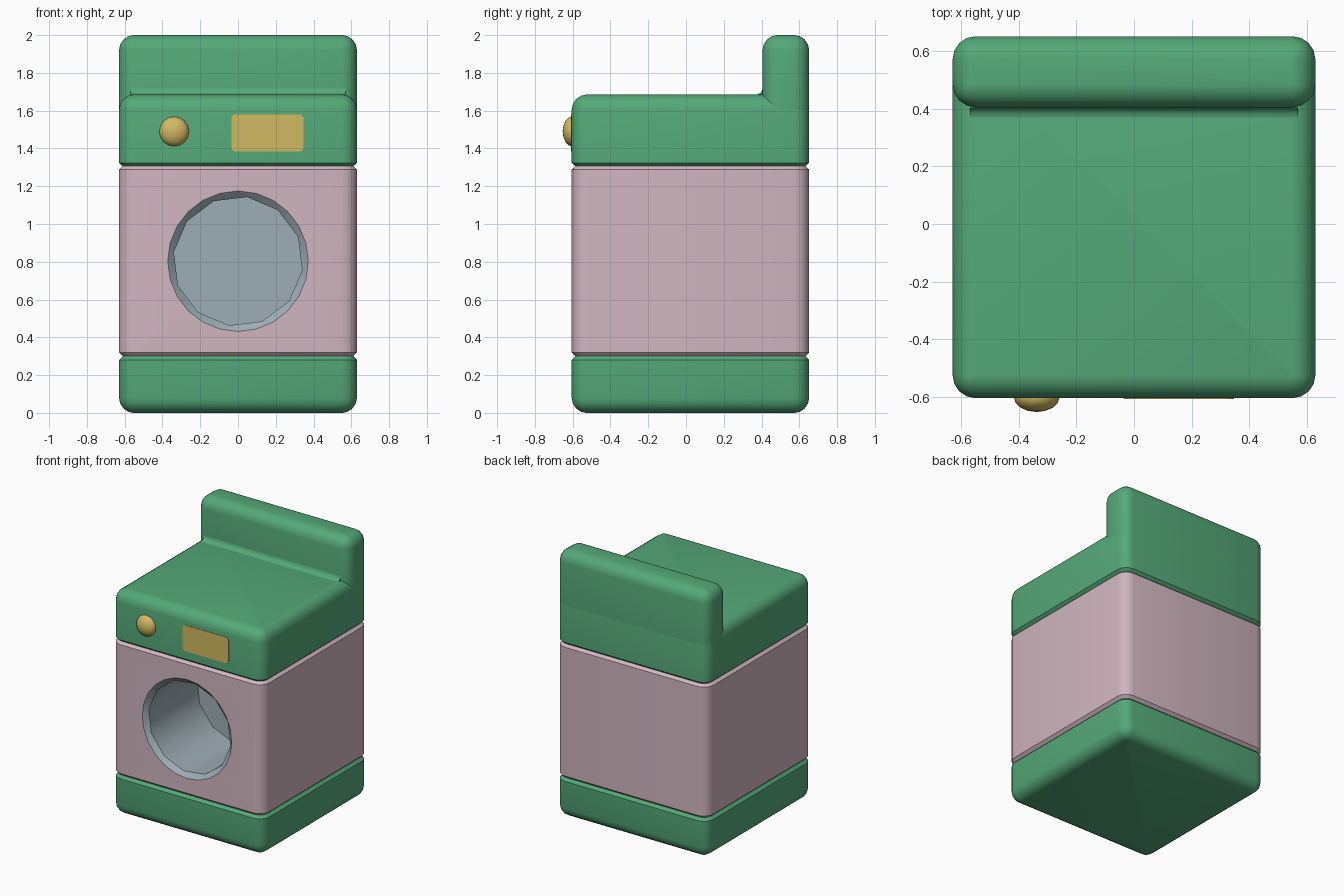
import bpy, bmesh, math
from math import sin, cos, pi, radians

if "Cube" in bpy.data.objects:
    bpy.data.objects.remove(bpy.data.objects["Cube"])


def material(name, rgb):
    m = bpy.data.materials.new(name)
    m.diffuse_color = (*rgb, 1)
    m.use_nodes = True
    m.node_tree.nodes["Principled BSDF"].inputs["Base Color"].default_value = m.diffuse_color
    return m


GREEN = material("green", (0.09, 0.395, 0.19))
PINK = material("dusty pink", (0.64, 0.47, 0.53))
STEEL = material("blue grey", (0.34, 0.42, 0.465))
GOLD = material("gold", (0.64, 0.49, 0.12))

W, FRONT, BACK, R, STEPS = 0.63, -0.605, 0.652, 0.08, 4


def finish(ob, angle=35):
    bpy.ops.object.select_all(action='DESELECT')
    bpy.context.view_layer.objects.active = ob
    ob.select_set(True)
    bpy.ops.object.shade_smooth_by_angle(angle=radians(angle))


def make(name, verts, faces, mat, smooth=True):
    me = bpy.data.meshes.new(name)
    me.from_pydata(verts, [], faces)
    me.materials.append(mat)
    ob = bpy.data.objects.new(name, me)
    bpy.context.collection.objects.link(ob)
    if smooth:
        finish(ob)
    return ob


def outline(y0, y1, inset, z):
    """Rounded rectangle; the corner centres stay put while it shrinks."""
    r = max(R - inset, 0.004)
    pts = []
    for k, (cx, cy) in enumerate([(W - R, y1 - R), (R - W, y1 - R),
                                  (R - W, y0 + R), (W - R, y0 + R)]):
        for i in range(STEPS + 1):
            a = (k + i / STEPS) * pi / 2
            pts.append((cx + r * cos(a), cy + r * sin(a), z))
    return pts


def stack(name, levels, mat, y0=FRONT, y1=BACK):
    """Loft rounded rectangles given as (height, inset) and cap both ends."""
    rings = [outline(y0, y1, inset, z) for z, inset in levels]
    n = len(rings[0])
    faces = [(j * n + i, j * n + (i + 1) % n, (j + 1) * n + (i + 1) % n, (j + 1) * n + i)
             for j in range(len(rings) - 1) for i in range(n)]
    faces.append(tuple(reversed(range(n))))
    faces.append(tuple(range(n * (len(rings) - 1), n * len(rings))))
    return make(name, [p for r in rings for p in r], faces, mat)


def rounded_top(z):
    return [(z - R + R * sin(i * pi / 8), R - R * cos(i * pi / 8)) for i in range(5)]


def rounded_bottom():
    return [(R - z, inset) for z, inset in
            reversed([(R * sin(i * pi / 8), R - R * cos(i * pi / 8)) for i in range(5)])]


# Body layers, separated by V grooves
G = 0.02
stack("base", rounded_bottom() + [(0.28, 0), (0.30, G)], GREEN)
middle = stack("drum_housing", [(0.30, G), (0.32, 0), (1.288, 0), (1.306, G)], PINK)
stack("control_section", [(1.306, G), (1.324, 0)] + rounded_top(1.685), GREEN)
stack("back_panel", [(1.605, 0)] + rounded_top(2.0), GREEN, y0=0.405)

# Small fillet where the top meets the back panel
f, n = 0.035, 4
prof = [(0.405 - f + f * sin(i * pi / 2 / n), 1.685 + f - f * cos(i * pi / 2 / n))
        for i in range(n + 1)]
fv = [(x, y, z) for x in (-0.57, 0.57) for y, z in prof + [(0.405, 1.685)]]
m = n + 2
ff = [(i, i + m, i + m + 1, i + 1) for i in range(n)]
ff += [tuple(reversed(range(m))), tuple(range(m, 2 * m))]
make("panel_fillet", fv, ff, GREEN)

# Door opening cut through the front of the housing
HZ, HR = 0.803, 0.372


def ring(count, r, y, start=0.0):
    return [(r * cos(start + 2 * pi * i / count), y, HZ + r * sin(start + 2 * pi * i / count))
            for i in range(count)]


cv = ring(24, HR, -0.8) + ring(24, HR, 0.1)
cf = [(i, i + 24, (i + 1) % 24 + 24, (i + 1) % 24) for i in range(24)]
cf += [tuple(range(24)), tuple(reversed(range(24, 48)))]
cutter = make("door_cutter", cv, cf, PINK, smooth=False)
cutter.hide_render = True
mod = middle.modifiers.new("door", 'BOOLEAN')
mod.operation, mod.object, mod.solver = 'DIFFERENCE', cutter, 'EXACT'
bpy.context.view_layer.objects.active = middle
bpy.ops.object.modifier_apply(modifier=mod.name)
bpy.data.objects.remove(cutter)
bm = bmesh.new()
bm.from_mesh(middle.data)
walls = [fc for fc in bm.faces
         if all(math.hypot(v.co.x, v.co.z - HZ) < HR + 0.003 for v in fc.verts)]
bmesh.ops.delete(bm, geom=walls, context='FACES')
bm.to_mesh(middle.data)
bm.free()
finish(middle)

# Drum: 24-sided rim narrowing to a 12-sided tube with a flat back
a0 = radians(-8)
dv = ring(24, HR, FRONT) + ring(12, 0.343, FRONT + 0.03, a0) + ring(12, 0.343, 0.0, a0)
df = []
for i in range(12):
    j = (i + 1) % 12
    a, b, c = 2 * i, 2 * i + 1, (2 * i + 2) % 24
    df += [(24 + i, a, b), (24 + i, b, 24 + j), (24 + j, b, c),
           (24 + i, 24 + j, 36 + j, 36 + i)]
df.append(tuple(range(36, 48)))
make("drum", dv, df, STEEL)

# Dial knob
bpy.ops.mesh.primitive_uv_sphere_add(segments=16, ring_count=8, radius=1,
                                     location=(-0.338, -0.6, 1.49),
                                     rotation=(pi / 2, 0, 0))
knob = bpy.context.object
knob.name = "dial_knob"
knob.scale = (0.08, 0.08, 0.053)
knob.data.materials.append(GOLD)
finish(knob, 60)

# Display plate with clipped corners
x0, x1, z0, z1, c = -0.035, 0.347, 1.384, 1.581, 0.015
pp = [(x0 + c, z0), (x1 - c, z0), (x1, z0 + c), (x1, z1 - c),
      (x1 - c, z1), (x0 + c, z1), (x0, z1 - c), (x0, z0 + c)]
pv = [(x, y, z) for y in (FRONT - 0.003, FRONT + 0.003) for x, z in pp]
pf = [tuple(range(8)), tuple(reversed(range(8, 16)))]
pf += [(i, i + 8, (i + 1) % 8 + 8, (i + 1) % 8) for i in range(8)]
make("display_plate", pv, pf, GOLD, smooth=False)
